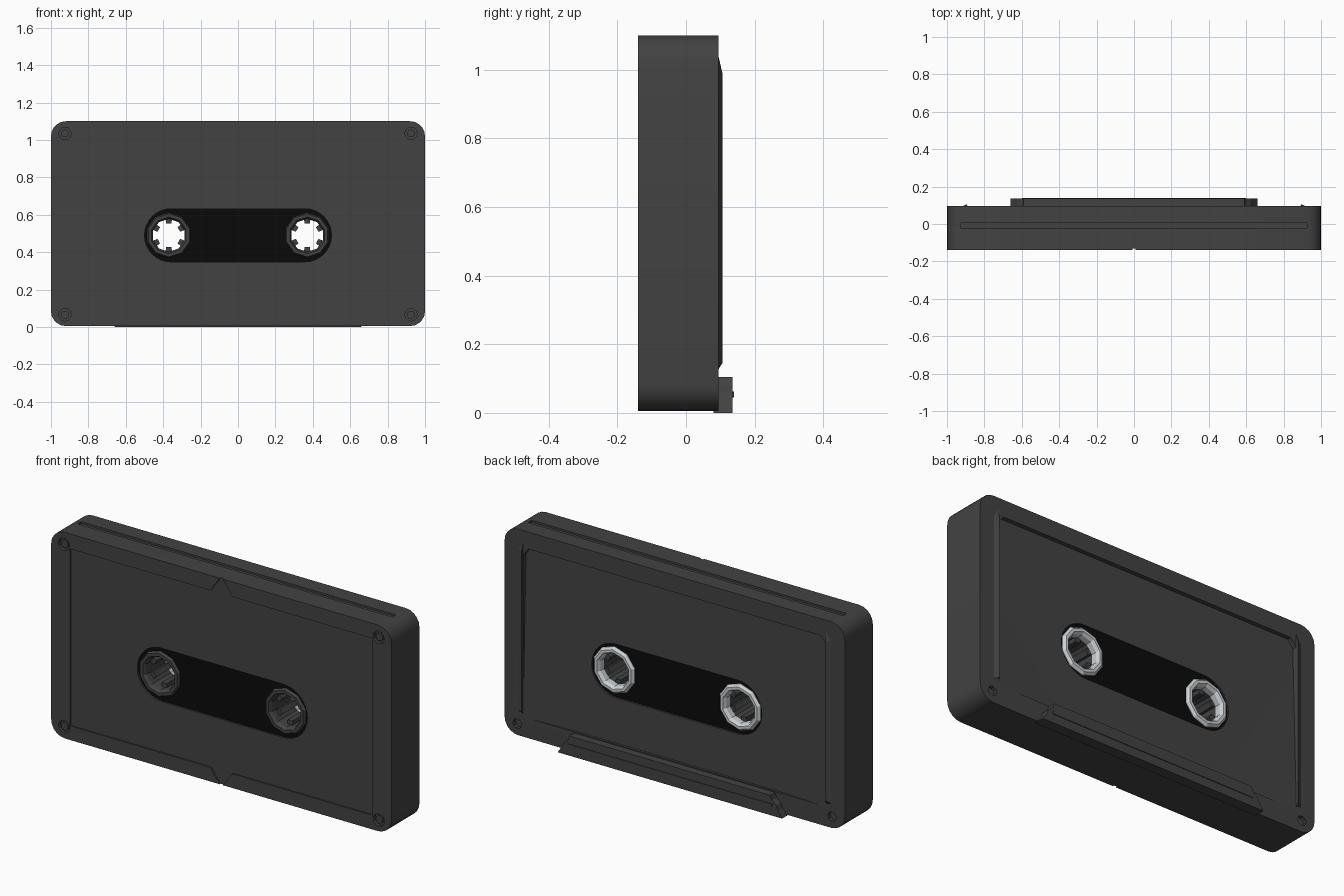
import bpy, bmesh
from math import sin, cos, pi, radians
from mathutils import Vector

if "Cube" in bpy.data.objects:
    bpy.data.objects.remove(bpy.data.objects["Cube"])


def mat(name, r, g, b):
    m = bpy.data.materials.new(name)
    m.diffuse_color = (r, g, b, 1)
    m.use_nodes = True
    m.node_tree.nodes["Principled BSDF"].inputs["Base Color"].default_value = m.diffuse_color
    return m


SHELL = mat("shell_grey", 0.055, 0.055, 0.055)
BLACK = mat("window_black", 0.003, 0.003, 0.003)
LIGHT = mat("light_hub", 0.6, 0.63, 0.65)


def finish(bm, name, m):
    bmesh.ops.recalc_face_normals(bm, faces=bm.faces)
    me = bpy.data.meshes.new(name)
    bm.to_mesh(me)
    bm.free()
    me.materials.append(m)
    ob = bpy.data.objects.new(name, me)
    bpy.context.collection.objects.link(ob)
    return ob


def prism(name, pts, y0, y1, m=SHELL):
    """Extrude an x-z outline from y0 to y1."""
    bm = bmesh.new()
    a = [bm.verts.new((x, y0, z)) for x, z in pts]
    b = [bm.verts.new((x, y1, z)) for x, z in pts]
    bm.faces.new(a)
    bm.faces.new(b[::-1])
    for i in range(len(a)):
        j = (i + 1) % len(a)
        bm.faces.new((a[i], b[i], b[j], a[j]))
    return finish(bm, name, m)


def hull(name, pts, m=SHELL):
    bm = bmesh.new()
    for p in pts:
        bm.verts.new(p)
    bmesh.ops.convex_hull(bm, input=bm.verts)
    return finish(bm, name, m)


def rounded(hx, z0, z1, r, n):
    pts = []
    for k, (cx, cz) in enumerate([(hx - r, z1 - r), (r - hx, z1 - r), (r - hx, z0 + r), (hx - r, z0 + r)]):
        for i in range(n + 1):
            t = pi / 2 * (k + i / n)
            p = (cx + r * cos(t), cz + r * sin(t))
            if not pts or (Vector(p) - Vector(pts[-1])).length > 1e-4:
                pts.append(p)
    if (Vector(pts[0]) - Vector(pts[-1])).length < 1e-4:
        pts.pop()
    return pts


def circle(cx, cz, r, n, off=0.0):
    return [(cx + r * cos(2 * pi * i / n + off), cz + r * sin(2 * pi * i / n + off)) for i in range(n)]


def box(name, x0, x1, y0, y1, z0, z1):
    return prism(name, [(x0, z0), (x1, z0), (x1, z1), (x0, z1)], y0, y1)


def cut(ob, cutter):
    cutter.hide_render = True
    md = ob.modifiers.new("cut", 'BOOLEAN')
    md.operation, md.solver, md.object = 'DIFFERENCE', 'EXACT', cutter
    bpy.context.view_layer.objects.active = ob
    bpy.ops.object.modifier_apply(modifier=md.name)
    bpy.data.objects.remove(cutter, do_unlink=True)


def lathe(name, cx, cz, prof, n, m):
    """Closed ring: profile of (radius, y) spun round a y axis."""
    bm = bmesh.new()
    rings = [[bm.verts.new((x, y, z)) for x, z in circle(cx, cz, r, n, pi / n)] for r, y in prof]
    for k, a in enumerate(rings):
        b = rings[(k + 1) % len(rings)]
        for i in range(n):
            j = (i + 1) % n
            bm.faces.new((a[i], a[j], b[j], b[i]))
    return finish(bm, name, m)


# Shell
body = prism("cassette_shell", rounded(1.0, 0.005, 1.10, 0.08, 5), -0.14, 0.095)

# Shallow front panel with triangular notches at top and bottom
cut(body, prism("panel_cut", [
    (-0.89, 0.08), (-0.065, 0.08), (-0.005, 0.0), (0.005, 0.0), (0.065, 0.08), (0.89, 0.08),
    (0.89, 1.02), (0.065, 1.02), (0.005, 1.105), (-0.005, 1.105), (-0.065, 1.02), (-0.89, 1.02)],
    -0.2, -0.132))

# Back recess, deep at the top with sloping side triangles
pts = []
for s in (-1, 1):
    for x, y, z in [(0.89, 0.072, 0.97), (0.86, 0.072, 1.01), (0.60, 0.083, 0.11), (0.89, 0.097, 0.11)]:
        pts += [(s * x, y, z), (s * x, 0.2, z)]
cut(body, hull("back_cut", pts))

# Window, top groove and screw holes
WINDOW = rounded(0.5, 0.348, 0.632, 0.142, 8)
cut(body, prism("window_cut", WINDOW, -0.3, 0.3))
cut(body, box("groove_cut", -0.925, 0.925, -0.025, 0.005, 1.09, 1.2))
for sx in (-1, 1):
    for z in (0.065, 1.035):
        cut(body, prism("screw_cut", circle(sx * 0.925, z, 0.033, 12), -0.2, -0.122))
        prism("screw", circle(sx * 0.925, z, 0.021, 12), -0.135, -0.115)
    cut(body, prism("rear_hole_cut", circle(sx * 0.925, 0.065, 0.025, 10), 0.075, 0.2))

# Black window insert, drilled for the hubs
core = prism("window_insert", rounded(0.502, 0.346, 0.634, 0.144, 8), -0.123, 0.07, BLACK)
for sx in (-1, 1):
    cut(core, prism("hub_cut", circle(sx * 0.37, 0.49, 0.105, 20), -0.3, 0.3))

# Reel hubs with six teeth each and a light rear ring
for sx in (-1, 1):
    cx, cz = sx * 0.37, 0.49
    lathe("reel_hub", cx, cz, [(0.125, -0.115), (0.115, -0.138), (0.098, -0.138), (0.088, -0.12),
                               (0.088, 0.04), (0.125, 0.04)], 10, SHELL)
    lathe("rear_hub_ring", cx, cz, [(0.125, 0.04), (0.125, 0.073), (0.113, 0.086), (0.098, 0.086),
                                    (0.088, 0.07), (0.088, 0.04)], 10, LIGHT)
    for k in range(6):
        t = radians(30 + 60 * k)
        u, v = Vector((cos(t), sin(t))), Vector((-sin(t), cos(t)))
        c = Vector((cx, cz))
        prism("hub_tooth", [tuple(c + u * r + v * w) for r, w in
                            [(0.062, -0.014), (0.092, -0.018), (0.092, 0.018), (0.062, 0.014)]],
              -0.09, 0.04)

# Thin raised lips along the sides of the back
for s in (-1, 1):
    hull("back_lip", [(s * x, y, z) for x, y, z in [
        (0.93, 0.09, 0.13), (0.93, 0.09, 1.0), (0.89, 0.09, 0.12), (0.89, 0.09, 1.06),
        (0.893, 0.106, 0.145), (0.893, 0.106, 0.99)]])

# Thick tape-head housing on the lower back, with a low rib
prism("head_housing", [(-0.66, 0.0), (0.66, 0.0), (0.635, 0.035), (0.625, 0.06), (0.60, 0.08), (0.59, 0.105),
                       (-0.59, 0.105), (-0.60, 0.08), (-0.625, 0.06), (-0.635, 0.035)], 0.08, 0.136)
box("housing_rib", -0.60, 0.60, 0.13, 0.14, 0.045, 0.062)

# Shading
bpy.ops.object.select_all(action='SELECT')
for n in ("cassette_shell", "window_insert"):
    bpy.context.view_layer.objects.active = bpy.data.objects[n]
for o in bpy.data.objects:
    o.select_set(o.name in ("cassette_shell", "window_insert"))
bpy.ops.object.shade_smooth_by_angle(angle=radians(25))
